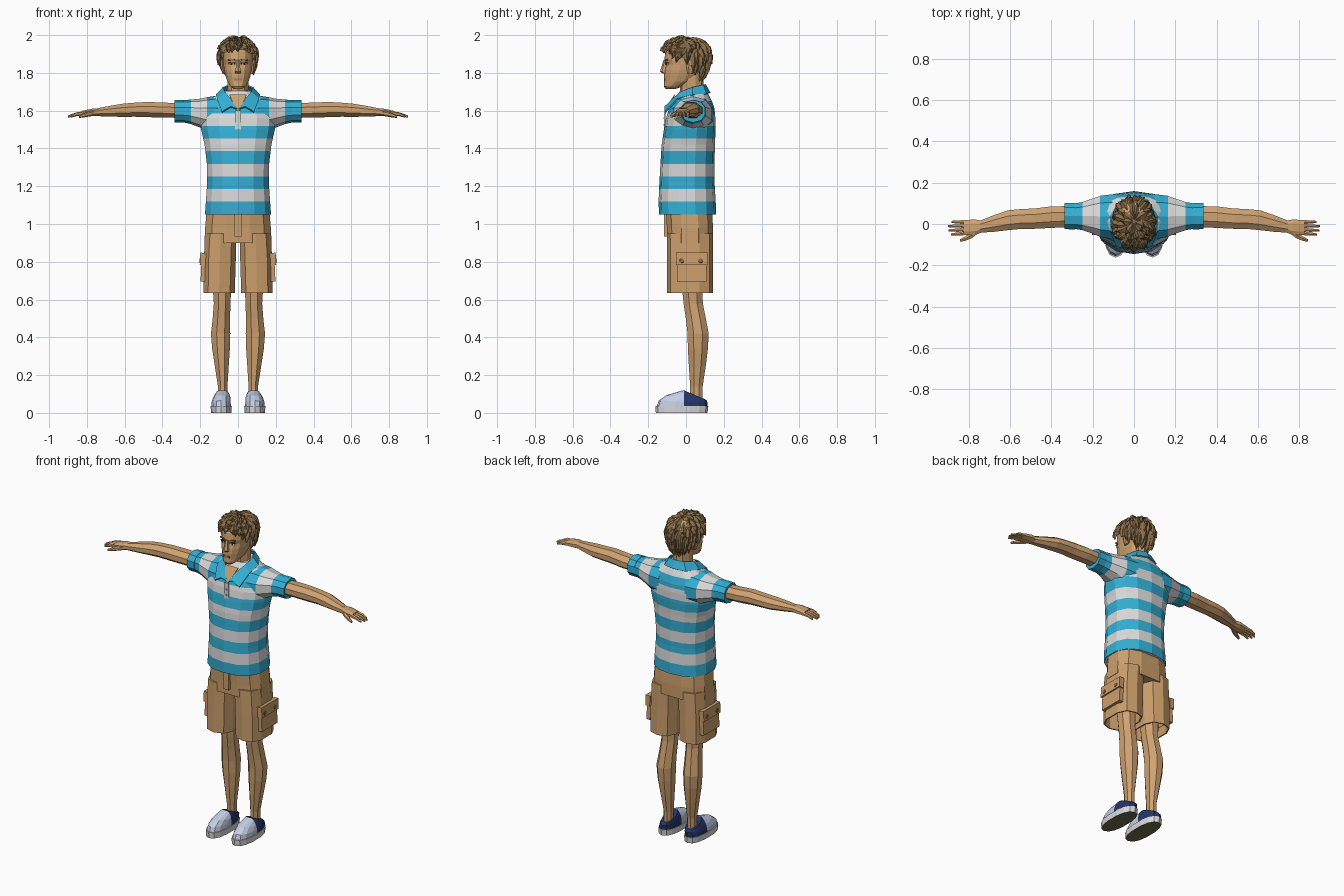
import bpy, bmesh, math, random
from mathutils import Vector, Matrix

random.seed(4)


def material(name, *rgb):
    m = bpy.data.materials.new(name)
    m.diffuse_color = (*rgb, 1)
    return m


SKIN = material("skin", .62, .36, .165)
TAN = material("tan cloth", .60, .345, .15)
CYAN = material("cyan cloth", .035, .43, .66)
PALE = material("pale grey", .70, .70, .71)
HAIR = material("brown hair", .25, .155, .065)
SHOE = material("shoe canvas", .56, .62, .80)
NAVY = material("navy", .018, .035, .13)
SOLE = material("sole olive", .15, .15, .075)
LIP = material("lip", .40, .19, .10)
DARK = material("dark eye", .03, .02, .015)


def finish(bm, name, mats, rule=None, cuts=(), mirror=False, thick=0):
    """Cut stripes, colour faces by rule, and make the object."""
    for co, no in cuts:
        geom = bm.verts[:] + bm.edges[:] + bm.faces[:]
        bmesh.ops.bisect_plane(bm, geom=geom, plane_co=co, plane_no=no)
    bmesh.ops.recalc_face_normals(bm, faces=bm.faces)
    if rule:
        for f in bm.faces:
            f.material_index = rule(f.calc_center_median(), f.normal)
    me = bpy.data.meshes.new(name)
    bm.to_mesh(me)
    bm.free()
    for m in mats:
        me.materials.append(m)
    ob = bpy.data.objects.new(name, me)
    bpy.context.collection.objects.link(ob)
    if thick:
        s = ob.modifiers.new("thickness", 'SOLIDIFY')
        s.thickness, s.offset = thick, -1
    if mirror:
        ob.modifiers.new("mirror", 'MIRROR')
    return ob


def loft(name, rings, mats, n=8, axis='z', e=1.0, caps=(True, True), **kw):
    """Rings are (position, centre a, centre b, radius a, radius b, tilt)."""
    bm = bmesh.new()
    k = math.cos(math.pi / n) ** e
    loops = []
    for p, ca, cb, ra, rb, *tilt in rings:
        loop = []
        for i in range(n):
            a = (i + .5) * 2 * math.pi / n
            c, s = math.cos(a), math.sin(a)
            u = ca + ra / k * math.copysign(abs(c) ** e, c)
            v = cb + rb / k * math.copysign(abs(s) ** e, s)
            q = p + (tilt[0] * (v - cb) if tilt else 0)
            loop.append(bm.verts.new((u, v, q) if axis == 'z' else (q, u, v)))
        loops.append(loop)
    for A, B in zip(loops, loops[1:]):
        for i in range(n):
            j = (i + 1) % n
            bm.faces.new((A[i], A[j], B[j], B[i]))
    if caps[0]:
        bm.faces.new(loops[0])
    if caps[1]:
        bm.faces.new(loops[-1])
    return finish(bm, name, mats, **kw)


def box(name, centre, size, mat, turn=0, mirror=False, tilt=0):
    bm = bmesh.new()
    m = (Matrix.Translation(centre) @ Matrix.Rotation(turn, 4, 'Z')
         @ Matrix.Rotation(tilt, 4, 'Y') @ Matrix.Diagonal((*size, 1)))
    bmesh.ops.create_cube(bm, size=1, matrix=m)
    return finish(bm, name, [mat], mirror=mirror)


# Shirt body with horizontal stripes
START, BAND = 1.118, .0668
loft("shirt_body", [
    (1.05, 0, .008, .175, .148), (1.12, 0, .006, .17, .148), (1.22, 0, .005, .163, .143),
    (1.32, 0, .008, .165, .14), (1.42, 0, .012, .177, .138), (1.50, 0, .02, .195, .134),
    (1.56, 0, .025, .20, .128), (1.61, 0, .03, .185, .118), (1.65, 0, .035, .16, .10),
    (1.68, 0, .037, .115, .083), (1.705, 0, .038, .075, .068)],
    [CYAN, PALE], n=14, e=.85,
    cuts=[((0, 0, START + BAND * i), (0, 0, 1)) for i in range(9)],
    rule=lambda c, no: (math.floor((c.z - START) / BAND) + 1) % 2)
# Sleeves, striped across
loft("sleeve", [
    (.09, .035, 1.578, .11, .10), (.16, .037, 1.582, .10, .086), (.20, .038, 1.587, .085, .073),
    (.25, .038, 1.594, .068, .062), (.295, .038, 1.597, .060, .055)],
    [CYAN, PALE], n=10, axis='x', e=.9, mirror=True, cuts=[((.165, 0, 0), (1, 0, 0)),
                                                          ((.25, 0, 0), (1, 0, 0))],
    rule=lambda c, no: int(.165 < c.x < .25))
loft("sleeve_cuff", [(.285, .038, 1.597, .064, .058), (.335, .038, 1.597, .063, .057)],
     [CYAN], n=10, axis='x', e=.9, mirror=True)
# Collar: upper and lower edge from back to front
upper = [(0, .105, 1.74), (.05, .092, 1.737), (.08, .035, 1.725), (.07, -.03, 1.70),
         (.04, -.07, 1.665), (.004, -.108, 1.612)]
lower = [(0, .13, 1.695), (.075, .108, 1.69), (.118, .035, 1.685), (.112, -.045, 1.665),
         (.085, -.112, 1.595), (.04, -.114, 1.622)]
bm = bmesh.new()
U, L = [[bm.verts.new(p) for p in row] for row in (upper, lower)]
for i in range(5):
    bm.faces.new((U[i], U[i + 1], L[i + 1], L[i]))
finish(bm, "collar", [CYAN], mirror=True, thick=.008)
# Open neck and buttons
bm = bmesh.new()
bm.faces.new([bm.verts.new(p) for p in
              ((-.045, -.062, 1.685), (.045, -.062, 1.685), (.02, -.1, 1.625),
               (0, -.112, 1.585), (-.02, -.1, 1.625))])
finish(bm, "open_neck", [SKIN], thick=.004)
box("placket", (0, -.112, 1.55), (.03, .008, .10), PALE)
for z in (1.56, 1.525):
    box("shirt_button", (0, -.117, z), (.009, .005, .009), SHOE)

# Arms and hands
loft("arm", [
    (.28, .037, 1.60, .05, .038), (.40, .033, 1.603, .052, .040), (.48, .026, 1.606, .049, .040),
    (.55, .024, 1.605, .048, .037), (.61, .018, 1.602, .048, .035), (.68, .002, 1.597, .040, .028),
    (.745, -.013, 1.592, .029, .021)], [SKIN], n=8, axis='x', mirror=True)
loft("palm", [(.735, -.012, 1.593, .028, .02), (.77, -.016, 1.592, .038, .019),
              (.825, -.018, 1.586, .036, .013)], [SKIN], n=8, axis='x', e=.8, mirror=True)
for y, tip in ((.009, .882), (-.009, .9), (-.027, .898), (-.044, .885)):
    loft("finger", [(.81, y, 1.586, .0095, .010), (.855, y * 1.1, 1.581, .008, .009),
                    (tip, y * 1.15, 1.569, .005, .005)], [SKIN], n=6, axis='x', mirror=True)
loft("thumb", [(.75, -.03, 1.59, .013, .013), (.785, -.055, 1.583, .014, .012),
               (.815, -.07, 1.576, .011, .010), (.842, -.08, 1.568, .006, .006)],
     [SKIN], n=6, axis='x', mirror=True)

# Shorts
loft("shorts_hips", [(.90, 0, .021, .178, .121), (.98, 0, .021, .174, .122),
                     (1.07, 0, .016, .166, .122)], [TAN], n=12, e=.75)
loft("shorts_leg", [(.635, .1, .022, .083, .117), (.80, .097, .021, .085, .117),
                    (.95, .091, .021, .082, .118)],
     [TAN], n=10, e=.75, caps=(False, True), mirror=True, thick=.008)
box("fly", (0, -.108, 1.0), (.035, .018, .13), TAN)
# Cargo pockets with flap and buttons
box("pocket", (.182, .03, .765), (.026, .155, .14), TAN, mirror=True, tilt=-.05)
box("pocket_flap", (.186, .03, .815), (.03, .165, .065), TAN, mirror=True, tilt=-.05)
for y in (-.022, .078):
    loft("pocket_button", [(.195, y, .806, .014, .014), (.205, y, .806, .011, .011)],
         [HAIR], n=8, axis='x', mirror=True)

# Legs
loft("leg", [
    (.05, .082, .055, .025, .033), (.14, .081, .055, .025, .033), (.25, .086, .06, .037, .045),
    (.34, .09, .063, .047, .053), (.42, .092, .064, .051, .056), (.50, .088, .052, .046, .053),
    (.58, .084, .038, .044, .051), (.72, .085, .03, .052, .056)], [SKIN], n=8, mirror=True)
# Shoes: canvas front, navy heel, flat sole
loft("shoe_upper", [
    (.03, .089, -.022, .052, .132), (.058, .089, -.016, .05, .126, -.05),
    (.078, .086, .004, .046, .106, -.14), (.096, .083, .044, .036, .057, -.42)],
    [SHOE, NAVY], n=14, e=.85, mirror=True, cuts=[((0, -.01, 0), (0, 1, 0))],
    rule=lambda c, no: int(c.y > -.01))
loft("shoe_sole", [(0, .089, -.023, .054, .134), (.036, .089, -.022, .056, .137)],
     [PALE, SOLE], n=14, e=.85, mirror=True, rule=lambda c, no: int(no.z < -.5))

# Neck and head
loft("neck", [(1.60, 0, .035, .062, .065), (1.70, 0, .03, .054, .06),
              (1.80, 0, .03, .056, .06)], [SKIN], n=10)
loft("head", [
    (1.715, 0, -.082, .022, .026), (1.728, 0, -.068, .04, .048), (1.755, 0, -.035, .056, .079),
    (1.785, 0, -.018, .066, .097), (1.815, 0, -.007, .073, .105), (1.845, 0, .003, .077, .107),
    (1.870, 0, .002, .079, .114), (1.91, 0, .005, .08, .112), (1.95, 0, .01, .07, .095),
    (1.975, 0, .01, .04, .06)], [SKIN], n=14, e=.9)
loft("nose", [(1.868, 0, -.108, .009, .010), (1.83, 0, -.112, .011, .016),
              (1.808, 0, -.114, .017, .021), (1.796, 0, -.109, .014, .012)], [SKIN], n=6)
loft("ear", [(1.795, .076, .022, .006, .012), (1.825, .081, .026, .009, .02),
             (1.855, .084, .03, .01, .026), (1.87, .083, .03, .006, .017)], [SKIN], n=6, mirror=True)
box("eye_white", (.033, -.100, 1.846), (.027, .009, .011), PALE, turn=.25, mirror=True)
box("iris", (.033, -.103, 1.846), (.010, .008, .011), DARK, turn=.25, mirror=True)
box("upper_lid", (.033, -.102, 1.853), (.032, .009, .004), DARK, turn=.25, mirror=True)
box("eyebrow", (.034, -.104, 1.869), (.036, .009, .007), HAIR, turn=.25, mirror=True)
box("lips", (0, -.113, 1.765), (.042, .009, .011), LIP)


# Hair: a cap following the skull, covered in swept locks
def scalp(az, pol, lift=0):
    """az = 0 is the back, pi is the front."""
    s, c = math.sin(pol), math.cos(pol)
    front = max(0, -math.cos(az))
    rz = (.088 if c > 0 else .15) + lift
    return Vector(((.094 + lift) * s * math.sin(az),
                   .01 + (.117 + lift) * s * math.cos(az) - .012 * front * s,
                   1.895 + rz * c + .012 * front * s * max(c, 0)))


def hairline(az):
    f = -math.cos(az)
    return math.radians(102 - 28 * f if f > 0 else 102 + 40 * -f)


bm = bmesh.new()
N, M = 20, 7
grid = [[bm.verts.new(scalp(i * 2 * math.pi / N, hairline(i * 2 * math.pi / N) * (j + 1) / M))
         for i in range(N)] for j in range(M)]
bm.faces.new(grid[0])
for A, B in zip(grid, grid[1:]):
    for i in range(N):
        bm.faces.new((A[i], A[(i + 1) % N], B[(i + 1) % N], B[i]))
finish(bm, "hair_cap", [HAIR])

bm = bmesh.new()
for row, count in ((.05, 9), (.25, 16), (.45, 22), (.62, 24), (.75, 26)):
    for i in range(count):
        az = (i + random.uniform(.2, .8)) * 2 * math.pi / count
        lim = hairline(az)
        p0, p1 = lim * row, min(lim * (row + random.uniform(.3, .42)), lim * 1.08)
        bend = random.uniform(-.15, .25)
        up = random.uniform(.003, .015)
        rows = []
        for k in range(4):
            t = k / 3
            p = p0 + (p1 - p0) * t
            w = .015 * (.75, 1.0, .8, .1)[k] / max(.1 * math.sin(p), .03)
            a = az + bend * t
            ridge = (.002, .010, .013, .008)[k] + up * t
            rows.append([bm.verts.new(scalp(a + d * w, p, h)) for d, h in
                         ((-1, ridge - .010), (0, ridge), (1, ridge - .010))])
        for A, B in zip(rows, rows[1:]):
            for j in range(3):
                bm.faces.new((A[j], A[(j + 1) % 3], B[(j + 1) % 3], B[j]))
        bm.faces.new(rows[0])
        bm.faces.new(rows[-1])
finish(bm, "hair_locks", [HAIR])
